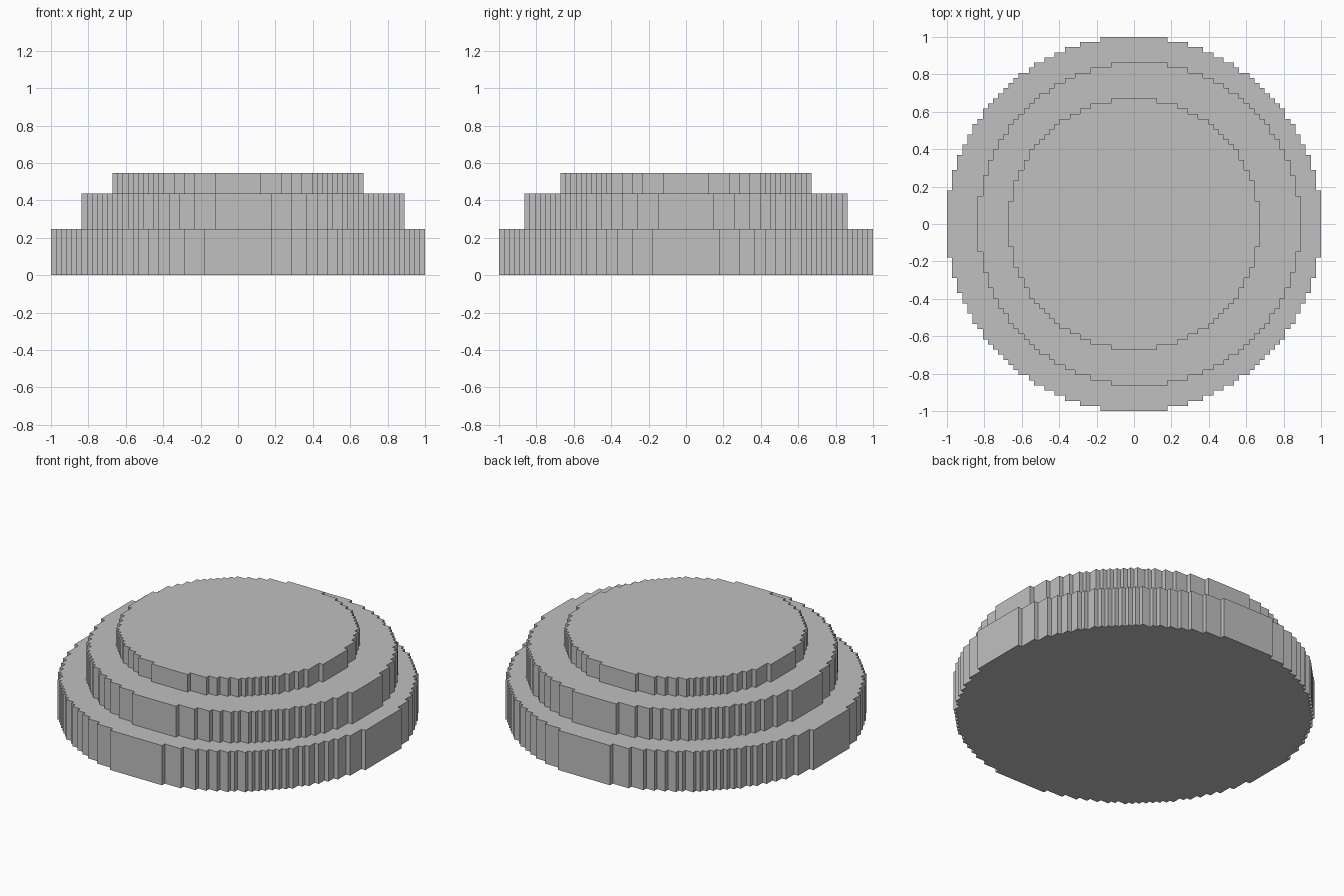
import bpy
import bmesh
import math

cube = bpy.data.objects.get("Cube")
if cube:
    bpy.data.objects.remove(cube, do_unlink=True)

CELL = 2 / 73  # edge length of one block

grey = bpy.data.materials.new("light_grey")
grey.use_nodes = True
colour = (0.53, 0.53, 0.53, 1)
grey.diffuse_color = colour
grey.node_tree.nodes["Principled BSDF"].inputs["Base Color"].default_value = colour


def stepped_circle(radius):
    """Counter-clockwise outline of a disc of blocks, in block units."""
    rows = int(radius)
    right = []
    for j in range(-rows, rows + 1):
        half = math.floor(math.sqrt(radius * radius - j * j)) + 0.5
        # merge rows of equal width into one straight side
        if right and right[-1][0] == half:
            right[-1] = (half, j + 0.5)
        else:
            right += [(half, j - 0.5), (half, j + 0.5)]
    return right + [(-x, y) for x, y in reversed(right)]


def make_tier(name, radius, bottom, top, shift=0):
    """Extrude a stepped disc between two heights, all in blocks."""
    bm = bmesh.new()
    verts = [bm.verts.new(((x + shift) * CELL, y * CELL, bottom * CELL))
             for x, y in stepped_circle(radius)]
    base = bm.faces.new(verts)
    result = bmesh.ops.extrude_face_region(bm, geom=[base], use_keep_orig=True)
    raised = [v for v in result["geom"] if isinstance(v, bmesh.types.BMVert)]
    bmesh.ops.translate(bm, verts=raised, vec=(0, 0, (top - bottom) * CELL))
    bmesh.ops.recalc_face_normals(bm, faces=bm.faces)
    mesh = bpy.data.meshes.new(name)
    bm.to_mesh(mesh)
    bm.free()
    mesh.materials.append(grey)
    obj = bpy.data.objects.new(name, mesh)
    bpy.context.collection.objects.link(obj)


# Three stacked tiers; the middle one sits one block off centre
make_tier("bottom_tier", 36.5, 0, 9)
make_tier("middle_tier", 31.5, 9, 16, shift=1)
make_tier("top_tier", 24.5, 16, 20)
